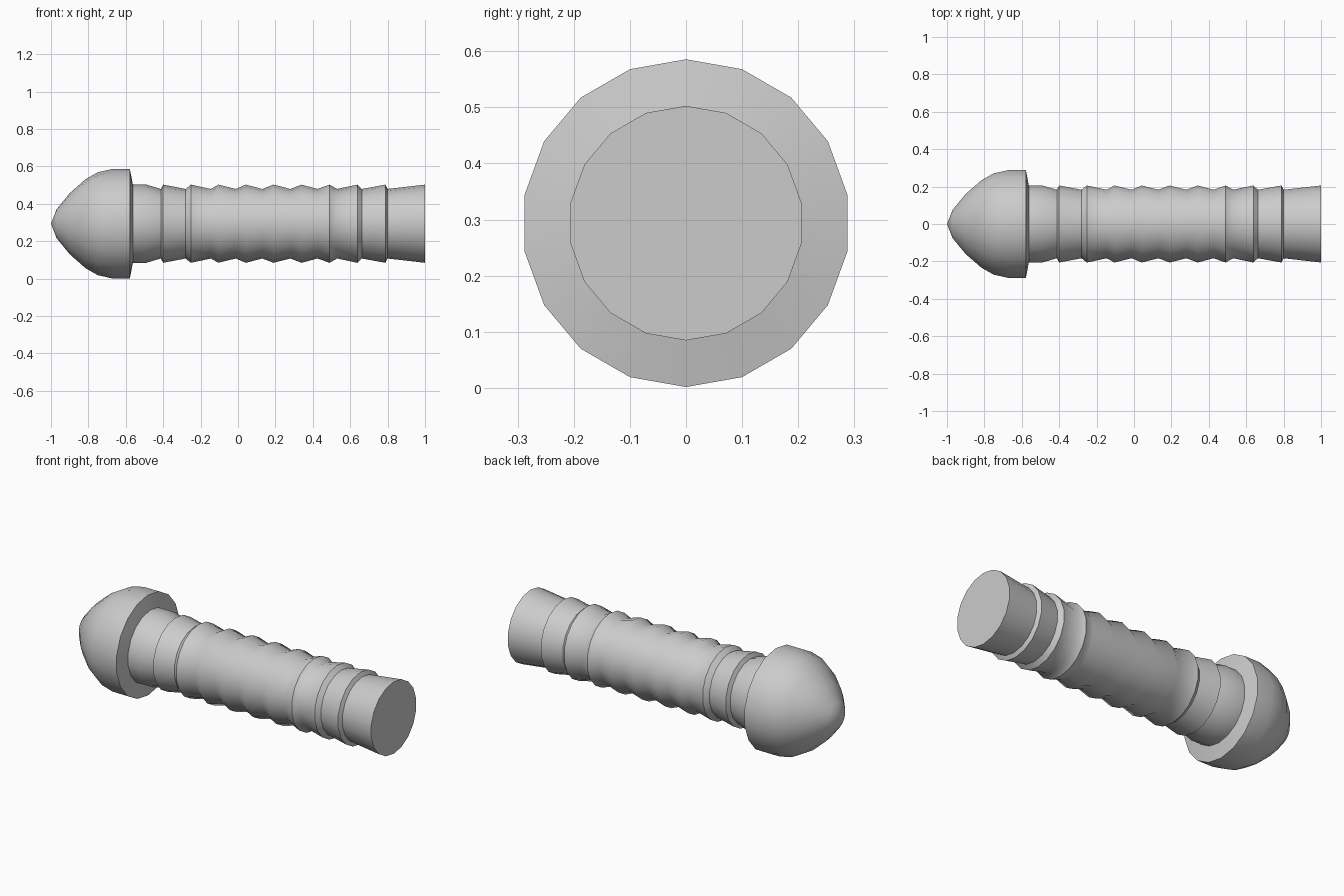
import bpy, bmesh
from math import sin, cos, tau, radians

if "Cube" in bpy.data.objects:
    bpy.data.objects.remove(bpy.data.objects["Cube"])

SIDES = 18
AXIS_Z = 0.2935

# Profile along x: (x, radius)
head = [(-0.97, 0.077), (-0.90, 0.163), (-0.815, 0.238), (-0.75, 0.275),
        (-0.675, 0.292), (-0.578, 0.292), (-0.562, 0.209)]
collar = [(-0.49, 0.209), (-0.413, 0.186), (-0.40, 0.209), (-0.28, 0.186), (-0.252, 0.209)]
# Ribs: alternating valley and peak
ribs = []
for valley, peak in [(-0.145, -0.105), (-0.012, 0.042), (0.13, 0.19), (0.28, 0.34),
                     (0.425, 0.49), (0.53, 0.638)]:
    ribs += [(valley, 0.186), (peak, 0.209)]
tail = [(0.662, 0.186), (0.788, 0.209), (0.80, 0.186), (1.0, 0.209)]


def lathe_x(name, profile, tip_x):
    """Revolve a profile round the x axis, with a pointed start and a flat end."""
    bm = bmesh.new()
    rings = [[bm.verts.new((x, r * sin(tau * i / SIDES), r * cos(tau * i / SIDES)))
              for i in range(SIDES)] for x, r in profile]
    tip = bm.verts.new((tip_x, 0, 0))
    for i in range(SIDES):
        j = (i + 1) % SIDES
        bm.faces.new((tip, rings[0][i], rings[0][j]))
        for a, b in zip(rings, rings[1:]):
            bm.faces.new((a[i], b[i], b[j], a[j]))
    bm.faces.new(rings[-1])
    bmesh.ops.recalc_face_normals(bm, faces=bm.faces)
    mesh = bpy.data.meshes.new(name)
    bm.to_mesh(mesh)
    bm.free()
    obj = bpy.data.objects.new(name, mesh)
    bpy.context.collection.objects.link(obj)
    return obj


# Domed head and ribbed shaft as one closed body
plug = lathe_x("ribbed_plug", head + collar + ribs + tail, -1.0)
plug.location.z = AXIS_Z
bpy.context.view_layer.objects.active = plug
plug.select_set(True)
bpy.ops.object.shade_smooth_by_angle(angle=radians(45))
